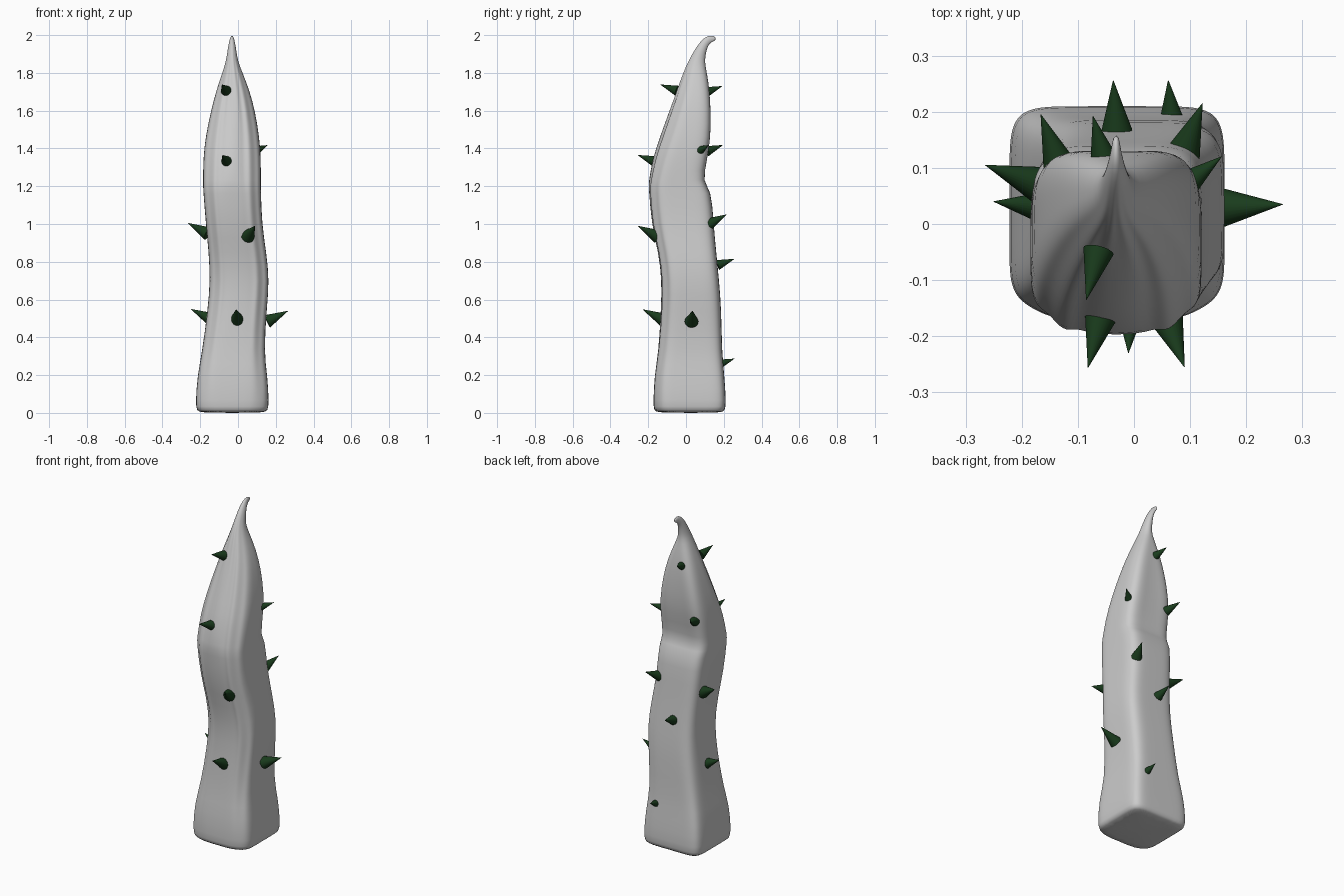
import bpy, bmesh, math
from mathutils import Vector

if "Cube" in bpy.data.objects:
    bpy.data.objects.remove(bpy.data.objects["Cube"])

# Stalk profile: z, xmin, xmax, ymin, ymax
PROFILE = [
    (0, -.20, .14, -.16, .19),
    (.05, -.225, .164, -.181, .213),
    (.20, -.215, .156, -.175, .203),
    (.32, -.19, .137, -.15, .19),
    (.55, -.16, .152, -.132, .187),
    (.70, -.147, .166, -.127, .175),
    (.85, -.155, .15, -.145, .16),
    (1.0, -.17, .126, -.183, .146),
    (1.19, -.185, .121, -.196, .134),
    (1.215, -.185, .121, -.193, .095),
    (1.35, -.184, .121, -.168, .13),
    (1.46, -.172, .113, -.13, .152),
    (1.60, -.143, .09, -.082, .152),
    (1.71, -.114, .06, -.044, .14),
    (1.80, -.083, .024, -.014, .118),
]
N, HOOK = 64, 6


def make_rings():
    """Rings as x centre, x half, front (y, z), back (y, z), nominal z."""
    rings = [((a + b) / 2, (b - a) / 2, (c, z), (d, z), z) for z, a, b, c, d in PROFILE]
    # rounded foot edge
    cx, rx, f, b, z = rings[1]
    rings.insert(1, (cx, rx - .007, (f[0] + .005, .012), (b[0] - .008, .012), .012))
    # tip hooks over towards the back
    for i in range(HOOK):
        u = i / (HOOK - 1)
        front = (.016 + .145 * u, 1.87 + .13 * math.sin(2 * u))
        back = (.10 + .055 * u * u, 1.85 + .12 * math.sin(1.6 * u))
        rings.append((-.032, .005 + .027 * (1 - u) ** 1.3, front, back, 1.87 + .1 * u))
    return rings


def ring_point(ring, t):
    cx, rx, (yf, zf), (yb, zb), z = ring
    n = 7 - 2 * min(1, max(0, (z - .2) / .2))           # square foot, softer above
    hollow = 0
    if z > 1.2:                                          # fluted, tapering head
        k = min(1, (z - 1.2) / .67)
        n, hollow = 4.3 - 2.3 * k, .008 * (1 - k) + .02 * math.sin(math.pi * k)
    flute = max(0, min(.006, z * .012, (1.9 - z) * .02))
    c, s = math.cos(t), math.sin(t)
    px = math.copysign(abs(c) ** (2 / n), c)
    py = math.copysign(abs(s) ** (2 / n), s)
    y = (yf + yb) / 2 + (yb - yf) / 2 * py
    if py < 0:   # bulging front
        y -= py * ((yb - yf) * .10 * px * px + flute * (math.cos(5 * math.pi * px) - .6))
    else:        # hollow back
        y -= py * hollow * (1 - px * px)
    return Vector((cx + rx * px, y, zf + (zb - zf) * (py + 1) / 2))


def finish(bm, name):
    bmesh.ops.recalc_face_normals(bm, faces=bm.faces)
    me = bpy.data.meshes.new(name)
    bm.to_mesh(me)
    bm.free()
    for p in me.polygons:
        p.use_smooth = True
    ob = bpy.data.objects.new(name, me)
    bpy.context.collection.objects.link(ob)
    return ob


# Curved stalk lofted through the rings
bm = bmesh.new()
loops = [[bm.verts.new(ring_point(r, 2 * math.pi * (i + .5) / N)) for i in range(N)]
         for r in make_rings()]
for a, b in zip(loops, loops[1:]):
    for i in range(N):
        j = (i + 1) % N
        bm.faces.new((a[i], a[j], b[j], b[i]))
bm.faces.new(loops[0][::-1])
bm.faces.new(loops[-1])
stalk = finish(bm, "stalk")
sub = stalk.modifiers.new("smooth", 'SUBSURF')
sub.levels = sub.render_levels = 1

# Thorns: tip x, y, z and heading in degrees (0 = right, 90 = back)
green = bpy.data.materials.new("dark_green")
green.diffuse_color = (.01, .045, .012, 1)
green.use_nodes = True
green.node_tree.nodes["Principled BSDF"].inputs["Base Color"].default_value = green.diffuse_color
THORNS = [
    (.265, .035, .54, 3),
    (-.25, .04, .55, 173),
    (-.265, .105, 1.005, 160),
    (-.01, -.23, .548, 267),
    (.09, -.255, .99, 290),
    (-.082, -.256, 1.365, 256),
    (-.085, -.135, 1.738, 256),
    (.156, .12, 1.417, 38),
    (-.166, .195, 1.418, 110),
    (-.073, .192, 1.73, 104),
    (.122, .215, 1.05, 69),
    (-.037, .256, .815, 94),
    (.061, .256, .287, 95),
]
for k, (x, y, z, heading) in enumerate(THORNS):
    tip = Vector((x, y, z))
    a = math.radians(heading)
    small = z > 1.2 or (y > .25)
    length = .095 if small else .125
    d = Vector((math.cos(a), math.sin(a), .36 if small else .5)).normalized()
    bm = bmesh.new()
    bmesh.ops.create_cone(bm, cap_ends=True, segments=24, radius1=length * .29,
                          radius2=.0005, depth=length)
    rot = d.to_track_quat('Z', 'Y')
    for v in bm.verts:
        v.co = rot @ v.co + tip - d * length / 2
    for e in bm.edges:   # keep the base rim sharp
        e.smooth = e.calc_face_angle(0) < .7
    thorn = finish(bm, f"thorn_{k + 1}")
    thorn.data.materials.append(green)
